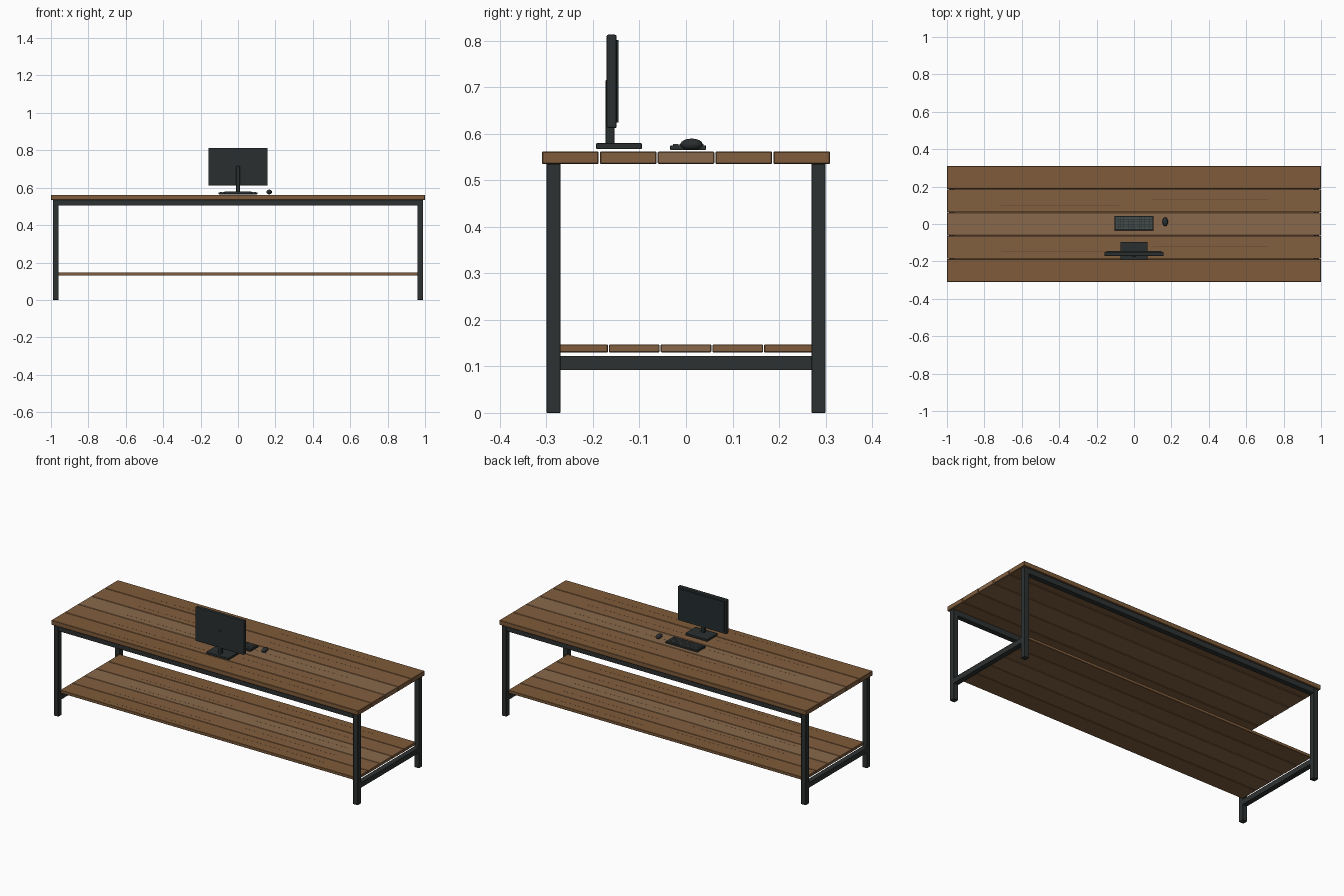
import bpy, bmesh, math
from mathutils import Matrix, Vector

if "Cube" in bpy.data.objects:
    bpy.data.objects.remove(bpy.data.objects["Cube"])


def material(name, rgb):
    m = bpy.data.materials.new(name)
    m.diffuse_color = (*rgb, 1)
    m.use_nodes = True
    m.node_tree.nodes["Principled BSDF"].inputs["Base Color"].default_value = m.diffuse_color
    return m


WOODS = [material("wood_dark", (0.21, 0.105, 0.042)),
         material("wood_mid", (0.225, 0.115, 0.05)),
         material("wood_light", (0.25, 0.14, 0.07))]
GRAIN = material("wood_grain", (0.12, 0.06, 0.025))
STEEL = material("steel", (0.027, 0.031, 0.031))
PLASTIC = material("plastic", (0.023, 0.028, 0.028))
GLASS = material("screen_glass", (0.018, 0.027, 0.03))
KEYS = material("key_plastic", (0.06, 0.07, 0.07))


def finish(bm, name, mat):
    me = bpy.data.meshes.new(name)
    bm.to_mesh(me)
    bm.free()
    me.materials.append(mat)
    ob = bpy.data.objects.new(name, me)
    bpy.context.collection.objects.link(ob)
    return ob


def add_box(bm, x, y, z):
    """Add a box given its (min, max) range on each axis."""
    lo, hi = Vector((x[0], y[0], z[0])), Vector((x[1], y[1], z[1]))
    bmesh.ops.create_cube(bm, size=1, matrix=Matrix.Translation((lo + hi) / 2)
                          @ Matrix.Diagonal((*(hi - lo), 1)))


def box(name, x, y, z, mat, bevel=0.0, segments=1):
    bm = bmesh.new()
    add_box(bm, x, y, z)
    ob = finish(bm, name, mat)
    if bevel:
        mod = ob.modifiers.new("bevel", 'BEVEL')
        mod.width, mod.segments = bevel, segments
    return ob


def plank_deck(name, half_x, pitch, gap, z, bevel):
    """Five planks side by side, each with two fine grain lines."""
    grain = bmesh.new()
    for i in range(5):
        c = (i - 2) * pitch
        half = (pitch - gap) / 2
        box(f"{name}_plank_{i + 1}", (-half_x, half_x), (c - half, c + half), z,
            WOODS[(0, 1, 2, 1, 0)[i]], bevel)
        for x, dy in (((-0.71, -0.08), -0.024), ((0.1, 0.72), 0.005)):
            add_box(grain, x, (c + dy - 0.0006, c + dy + 0.0006),
                    (z[1] - 0.001, z[1] + 0.0003))
    finish(grain, f"{name}_grain", GRAIN)


# Wooden decks
plank_deck("tabletop", 1.0, 0.1243, 0.0025, (0.535, 0.562), 0.002)
plank_deck("shelf", 0.965, 0.1112, 0.0025, (0.130, 0.147), 0.0015)

# Steel frame
for sx, side in ((-1, "left"), (1, "right")):
    xs = sorted((sx * 0.96, sx * 0.99))
    for sy, end in ((-1, "front"), (1, "back")):
        box(f"{end}_{side}_leg", xs, sorted((sy * 0.27, sy * 0.30)), (0, 0.535), STEEL, 0.001)
    box(f"{side}_lower_rail", xs, (-0.27, 0.27), (0.092, 0.122), STEEL)
for sy, end in ((-1, "front"), (1, "back")):
    box(f"{end}_upper_rail", (-0.96, 0.96), sorted((sy * 0.27, sy * 0.30)),
        (0.505, 0.535), STEEL)

# Monitor, its screen facing the back of the table
box("monitor_base", (-0.072, 0.072), (-0.193, -0.095), (0.567, 0.580), PLASTIC, 0.002, 2)
box("monitor_neck", (-0.01, 0.01), (-0.173, -0.154), (0.578, 0.715), PLASTIC, 0.001)
box("monitor_body", (-0.158, 0.158), (-0.171, -0.149), (0.612, 0.813), PLASTIC, 0.004, 2)
box("monitor_screen", (-0.147, 0.147), (-0.150, -0.145), (0.624, 0.802), GLASS)

# Keyboard with a grid of keys
box("keyboard_base", (-0.104, 0.104), (-0.034, 0.043), (0.565, 0.575), PLASTIC, 0.002, 2)
keys = bmesh.new()
for row in range(5):
    for col in range(14):
        x, y = -0.0975 + col * 0.014, -0.028 + row * 0.0135
        if row == 4 and 4 <= col <= 8:
            continue
        add_box(keys, (x, x + 0.012), (y, y + 0.0115), (0.574, 0.578))
add_box(keys, (-0.0415, 0.0265), (0.026, 0.0375), (0.574, 0.578))
finish(keys, "keyboard_keys", KEYS)

# Mouse
bm = bmesh.new()
bmesh.ops.create_uvsphere(bm, u_segments=24, v_segments=12, radius=1,
                          matrix=Matrix.Translation((0.167, 0.012, 0.577))
                          @ Matrix.Diagonal((0.0145, 0.024, 0.0125, 1)))
for f in bm.faces:
    f.smooth = True
finish(bm, "mouse", PLASTIC)
